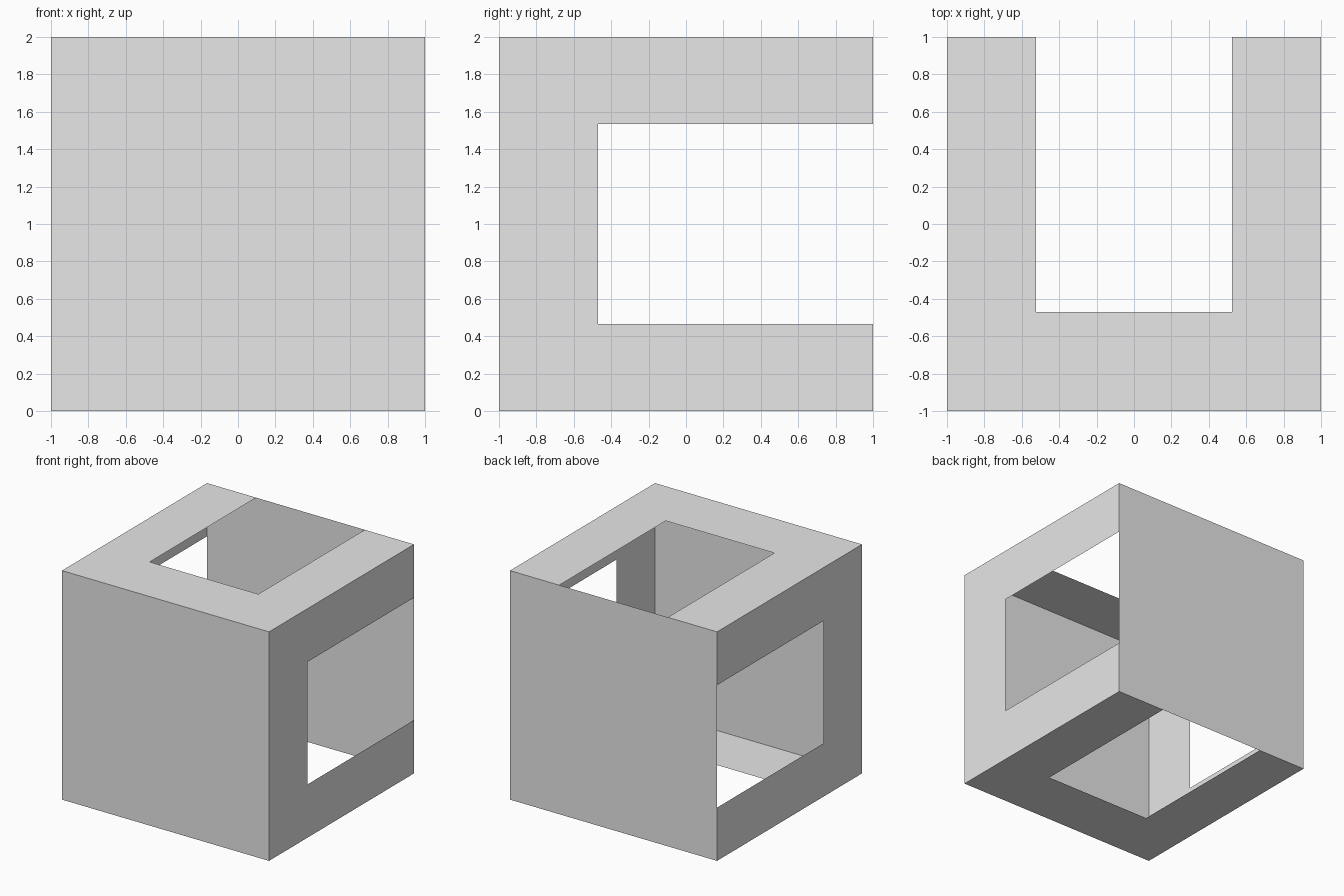
import bpy
import bmesh
from math import pi
from mathutils import Matrix

if "Cube" in bpy.data.objects:
    bpy.data.objects.remove(bpy.data.objects["Cube"], do_unlink=True)

grey = bpy.data.materials.new("light_grey")
grey.use_nodes = True
colour = (0.8, 0.8, 0.8, 1)
grey.diffuse_color = colour
grey.node_tree.nodes["Principled BSDF"].inputs["Base Color"].default_value = colour

LIFT = Matrix.Translation((0, 0, 1))


def panel(name, outline, turn):
    """Thin flat sheet, drawn one unit above the cube centre and turned into place."""
    bm = bmesh.new()
    bm.faces.new([bm.verts.new((x, y, 1)) for x, y in outline])
    bm.transform(LIFT @ turn)
    bm.normal_update()
    mesh = bpy.data.meshes.new(name)
    bm.to_mesh(mesh)
    bm.free()
    mesh.materials.append(grey)
    obj = bpy.data.objects.new(name, mesh)
    bpy.context.collection.objects.link(obj)


def notched(half):
    """Square with a notch open towards the back."""
    return [(-1, -1), (1, -1), (1, 1), (half, 1), (half, -0.47),
            (-half, -0.47), (-half, 1), (-1, 1)]


# Four notched panels around the hollow box
sides = [("top_panel", 0.525), ("left_panel", 0.535),
         ("bottom_panel", 0.525), ("right_panel", 0.535)]
for i, (name, half) in enumerate(sides):
    panel(name, notched(half), Matrix.Rotation(i * pi / 2, 4, "Y"))

# Plain front and back panels
square = [(-1, -1), (1, -1), (1, 1), (-1, 1)]
for name, angle in (("front_panel", pi / 2), ("back_panel", -pi / 2)):
    panel(name, square, Matrix.Rotation(angle, 4, "X"))
